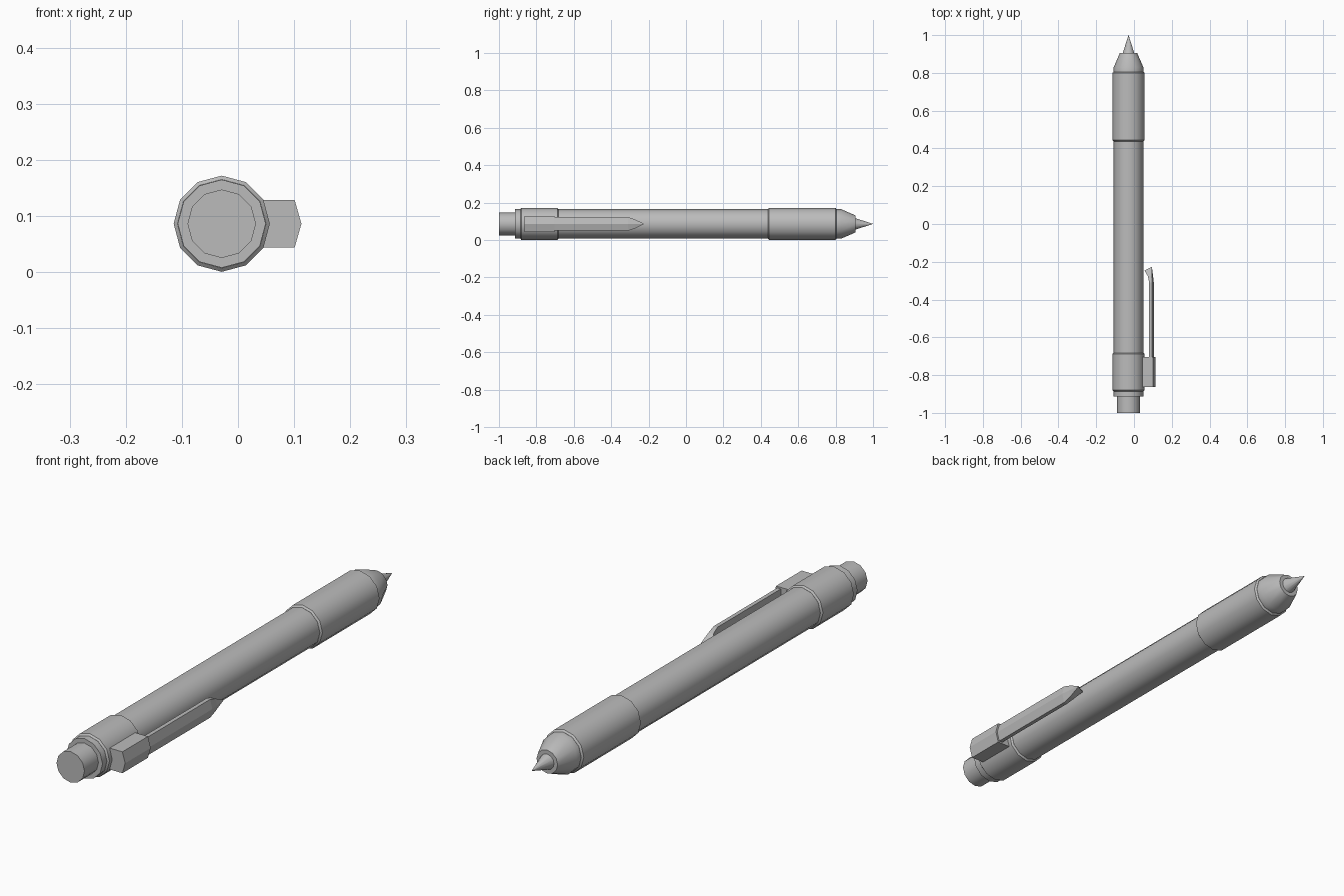
import bpy, bmesh, math

if "Cube" in bpy.data.objects:
    bpy.data.objects.remove(bpy.data.objects["Cube"])

CX, CZ = -0.029, 0.0865   # long axis of the pen
SIDES = 12

grey = bpy.data.materials.new("plain_grey")
grey.diffuse_color = (0.5, 0.5, 0.5, 1)
grey.use_nodes = True
grey.node_tree.nodes["Principled BSDF"].inputs["Base Color"].default_value = grey.diffuse_color


def finish(name, bm, smooth):
    bmesh.ops.remove_doubles(bm, verts=bm.verts, dist=1e-5)
    bmesh.ops.recalc_face_normals(bm, faces=bm.faces)
    mesh = bpy.data.meshes.new(name)
    bm.to_mesh(mesh)
    bm.free()
    mesh.materials.append(grey)
    ob = bpy.data.objects.new(name, mesh)
    bpy.context.collection.objects.link(ob)
    if smooth:
        bpy.ops.object.select_all(action='DESELECT')
        ob.select_set(True)
        bpy.context.view_layer.objects.active = ob
        bpy.ops.object.shade_smooth_by_angle(angle=math.radians(35))
    return ob


def loft(name, rings, smooth=False):
    """Skin a list of equal-length point rings and cap both ends."""
    bm = bmesh.new()
    loops = [[bm.verts.new(p) for p in ring] for ring in rings]
    n = len(loops[0])
    for a, b in zip(loops, loops[1:]):
        for i in range(n):
            j = (i + 1) % n
            bm.faces.new((a[i], a[j], b[j], b[i]))
    bm.faces.new(loops[0])
    bm.faces.new(loops[-1])
    return finish(name, bm, smooth)


def turned(name, profile):
    """Twelve-sided part around the pen axis from (y, radius) pairs."""
    steps = [2 * math.pi * i / SIDES for i in range(SIDES)]
    loft(name, [[(CX + r * math.cos(a), y, CZ + r * math.sin(a)) for a in steps]
                for y, r in profile], True)


# Barrel parts, from push button to writing point
turned("push_button", [(-1.0, 0.061), (-0.91, 0.061)])
turned("barrel", [(-0.913, 0.0785), (0.81, 0.0785)])
for name, y0, y1 in (("cap_band", -0.886, -0.682), ("grip", 0.438, 0.805)):
    turned(name, [(y0, 0.079), (y0 + 0.006, 0.0857),
                  (y1 - 0.006, 0.0857), (y1, 0.079)])
turned("nose_cone", [(0.80, 0.0785), (0.83, 0.0785), (0.905, 0.046)])
turned("writing_point", [(0.90, 0.032), (1.0, 0.0004)])


def clip_ring(ys, inner, edge, ridge, h):
    """Five-sided clip section; ys = y on the inner and the outer side."""
    yi, yo = ys
    return [(inner, yi, CZ - h), (edge, yo, CZ - h), (ridge, yo, CZ),
            (edge, yo, CZ + h), (inner, yi, CZ + h)]


# Clip: mounting block with ridged face, then the arm with a hooked tip
loft("clip_block", [clip_ring((y, y), 0.03, 0.101, 0.113, 0.042)
                    for y in (-0.863, -0.704)])
loft("clip_arm", [
    clip_ring((-0.71, -0.71), 0.08, 0.096, 0.106, 0.036),
    clip_ring((-0.31, -0.31), 0.08, 0.096, 0.105, 0.036),
    clip_ring((-0.275, -0.275), 0.073, 0.094, 0.101, 0.025),
    clip_ring((-0.246, -0.227), 0.055, 0.094, 0.095, 0.002),
])
